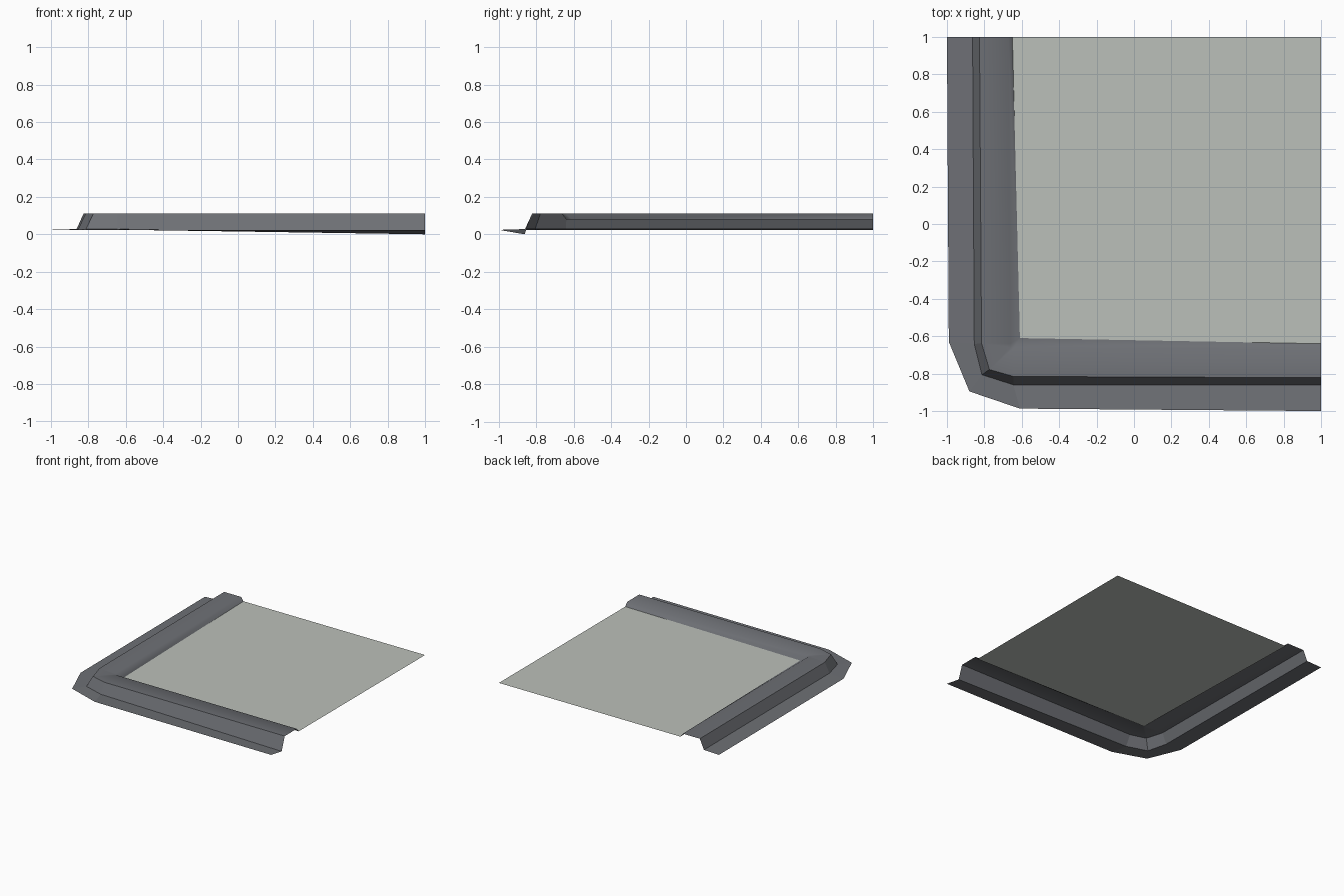
import bpy, bmesh

if "Cube" in bpy.data.objects:
    bpy.data.objects.remove(bpy.data.objects["Cube"])


def material(name, rgb):
    m = bpy.data.materials.new(name)
    m.diffuse_color = (*rgb, 1)
    m.use_nodes = True
    m.node_tree.nodes["Principled BSDF"].inputs["Base Color"].default_value = m.diffuse_color
    return m


def finish(name, bm, mat):
    bmesh.ops.remove_doubles(bm, verts=bm.verts, dist=0.0005)
    mesh = bpy.data.meshes.new(name)
    bm.to_mesh(mesh)
    bm.free()
    mesh.materials.append(mat)
    ob = bpy.data.objects.new(name, mesh)
    bpy.context.collection.objects.link(ob)
    return ob


def loft(name, rails, mat):
    """Skin neighbouring rails (equal point counts) with quads, facing up."""
    bm = bmesh.new()
    rows = [[bm.verts.new(p) for p in r] for r in rails]
    for a, b in zip(rows, rows[1:]):
        for i in range(len(a) - 1):
            vs = [a[i], a[i + 1], b[i + 1], b[i]]
            keep = [v for k, v in enumerate(vs)
                    if (v.co - vs[k - 1].co).length > 0.0005]
            if len(keep) > 2:
                bm.faces.new(keep)
    return finish(name, bm, mat)


def rail(xy, z):
    return [(x, y, z) for x, y in xy]


kerb_grey = material("kerb grey", (0.155, 0.162, 0.178))
slab_grey = material("pale slab grey", (0.50, 0.53, 0.49))

# Rails run from the back end of the left kerb, round the corner, to the right end
outer = rail([(-1, 1), (-0.99, -0.63), (-0.88, -0.895), (-0.61, -0.987), (1, -1)], 0.024)
base = rail([(-0.863, 1), (-0.854, -0.642), (-0.813, -0.806), (-0.645, -0.86), (1, -0.862)], 0.028)
base[-1] = (1, -0.862, 0.0)
crest = rail([(-0.826, 1), (-0.815, -0.637), (-0.773, -0.778), (-0.645, -0.815), (1, -0.822)], 0.11)
inner = rail([(-0.672, 1), (-0.66, -0.64), (-0.66, -0.66), (-0.64, -0.66), (1, -0.665)], 0.11)
corner = (-0.61, -0.61)
foot = rail([(-0.65, 1), corner, corner, corner, (1, -0.64)], 0.08)

# Outer flange, sloping outer wall, rounded kerb top
loft("kerb_flange", [outer, base], kerb_grey)
loft("kerb_wall", [base, crest], kerb_grey)
top = loft("kerb_top", [crest, inner, foot], kerb_grey)
for p in top.data.polygons:
    p.use_smooth = True

# Flat slab inside the kerb
bm = bmesh.new()
bm.faces.new([bm.verts.new((x, y, 0.08)) for x, y in
              [corner, (1, -0.64), (1, 1), (-0.65, 1)]])
finish("slab", bm, slab_grey)
